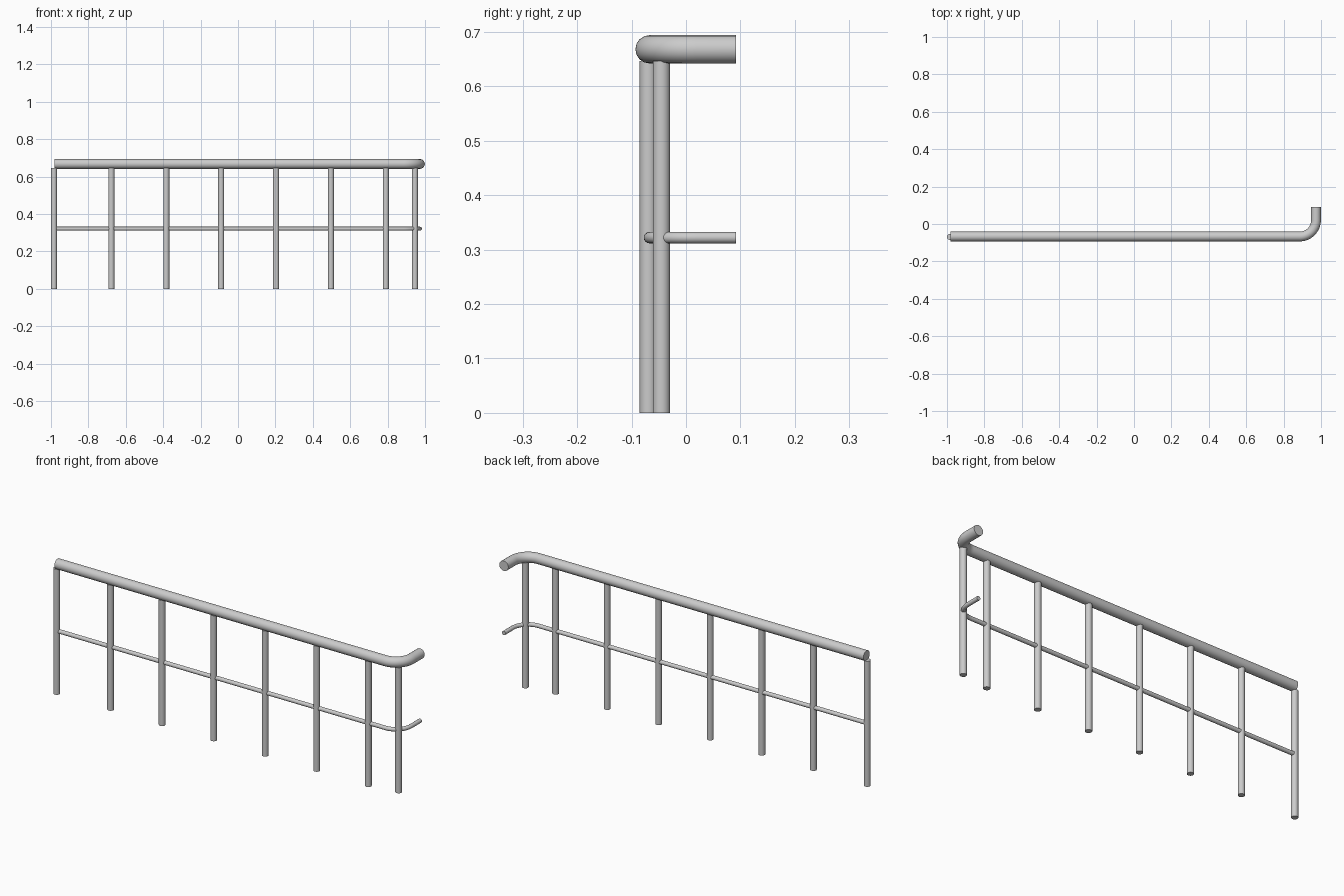
import bpy
from math import sin, cos, pi

if "Cube" in bpy.data.objects:
    bpy.data.objects.remove(bpy.data.objects["Cube"])

RAIL_Y, TURN_X, BEND = -0.067, 0.973, 0.087


def finish(obj, name):
    obj.name = name
    bpy.ops.object.select_all(action='DESELECT')
    obj.select_set(True)
    bpy.context.view_layer.objects.active = obj
    bpy.ops.object.convert(target='MESH')
    bpy.ops.object.shade_smooth_by_angle()


def rail(name, z, radius, start_x):
    # straight run, quarter bend, short return toward the back
    cx, cy = TURN_X - BEND, RAIL_Y + BEND
    path = [(start_x, RAIL_Y)]
    for i in range(17):
        a = -pi / 2 + i / 16 * pi / 2
        path.append((cx + BEND * cos(a), cy + BEND * sin(a)))
    path.append((TURN_X, 0.092))
    curve = bpy.data.curves.new(name, 'CURVE')
    curve.dimensions = '3D'
    curve.bevel_depth = radius
    curve.bevel_resolution = 6
    curve.use_fill_caps = True
    spline = curve.splines.new('POLY')
    spline.points.add(len(path) - 1)
    for p, (x, y) in zip(spline.points, path):
        p.co = (x, y, z, 1)
    obj = bpy.data.objects.new(name, curve)
    bpy.context.collection.objects.link(obj)
    finish(obj, name)


def post(name, x, y, height=0.646):
    bpy.ops.mesh.primitive_cylinder_add(vertices=32, radius=0.016, depth=height,
                                        location=(x, y, height / 2))
    finish(bpy.context.object, name)


# Handrail and thin middle rail
rail("top_handrail", 0.668, 0.026, -0.981)
rail("middle_rail", 0.322, 0.0105, -0.984)

# End post, evenly spaced posts and the post under the bend
post("end_post", -0.984, -0.069)
for i in range(6):
    post(f"post_{i + 1}", -0.677 + i * 0.2935, -0.069)
post("corner_post", 0.946, -0.045)
